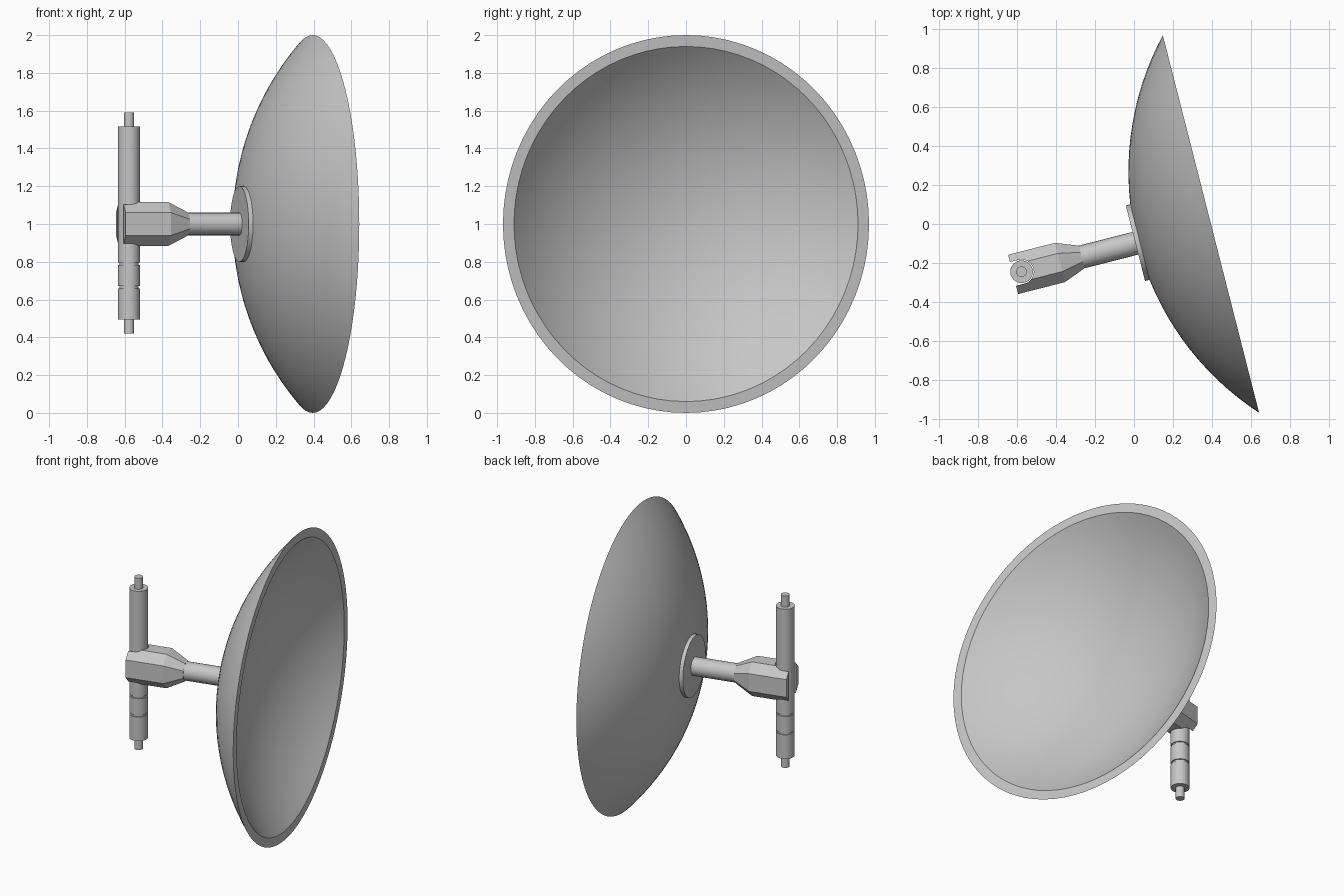
import bpy, bmesh, math
from mathutils import Matrix, Vector

cube = bpy.data.objects.get("Cube")
if cube:
    bpy.data.objects.remove(cube, do_unlink=True)

grey = bpy.data.materials.new("light_grey_metal")
grey.use_nodes = True
grey.diffuse_color = (0.57, 0.57, 0.57, 1)
grey.node_tree.nodes["Principled BSDF"].inputs["Base Color"].default_value = grey.diffuse_color

# Shared frame: local +x points out of the dish mouth, origin at rim centre
AIM = Matrix.Translation((0.395, 0, 1)) @ Matrix.Rotation(math.radians(14.3), 4, 'Z')
POLE_POS = (-0.577, -0.245)


def loft(name, rings, matrix):
    """Skin a list of point rings; a one-point ring closes to a tip."""
    bm = bmesh.new()
    loops = [[bm.verts.new(p) for p in ring] for ring in rings]
    for a, b in zip(loops, loops[1:]):
        n = max(len(a), len(b))
        for i in range(n):
            j = (i + 1) % n
            quad = [a[i % len(a)], a[j % len(a)], b[j % len(b)], b[i % len(b)]]
            bm.faces.new(list(dict.fromkeys(quad)))
    for end in (loops[0], loops[-1]):
        if len(end) > 2:
            bm.faces.new(end)
    bmesh.ops.recalc_face_normals(bm, faces=bm.faces)
    mesh = bpy.data.meshes.new(name)
    bm.to_mesh(mesh)
    bm.free()
    mesh.transform(matrix)
    mesh.materials.append(grey)
    obj = bpy.data.objects.new(name, mesh)
    bpy.context.collection.objects.link(obj)
    return obj


def lathe(name, profile, segments, matrix):
    """Revolve (x, radius) points about the local x axis."""
    rings = []
    for x, r in profile:
        if r < 1e-5:
            rings.append([(x, 0, 0)])
        else:
            angles = [2 * math.pi * i / segments for i in range(segments)]
            rings.append([(x, r * math.cos(a), r * math.sin(a)) for a in angles])
    return loft(name, rings, matrix)


def smooth(obj, degrees=30):
    bpy.ops.object.select_all(action='DESELECT')
    obj.select_set(True)
    bpy.context.view_layer.objects.active = obj
    bpy.ops.object.shade_smooth_by_angle(angle=math.radians(degrees))


# Dish: spherical bowl shell with a flat rim
CENTRE, OUTER, INNER, STEPS = 1.087, 1.477, 1.437, 16


def bowl(radius):
    limit = math.acos(CENTRE / radius)
    return [(CENTRE - radius * math.cos(limit * i / STEPS),
             radius * math.sin(limit * i / STEPS)) for i in range(STEPS + 1)]


smooth(lathe("dish", bowl(OUTER) + bowl(INNER)[::-1], 80, AIM))

# Round mounting plate and arm tube behind the dish
smooth(lathe("mounting_plate", [(-0.4, 0.2), (-0.375, 0.2)], 48, AIM))
smooth(lathe("arm_tube", [(-0.72, 0.06), (-0.385, 0.06)], 24, AIM))


# Clamp: chamfered block tapering down to the tube
def section(x, y, z, cy, cz):
    return [(x, y, cz), (x, cy, z), (x, -cy, z), (x, -y, cz),
            (x, -y, -cz), (x, -cy, -z), (x, cy, -z), (x, y, -cz)]


block = (0.104, 0.116, 0.048, 0.06)
neck = (0.06, 0.06, 0.025, 0.025)
clamp = loft("clamp", [section(-1.048, *block), section(-0.8, *block),
                       section(-0.685, *neck)], AIM)

# Slot through the clamp: round seat open to the back
slot = []
for z in (-0.3, 0.3):
    arc = [math.radians(-90 + 15 * i) for i in range(13)]
    ring = [(0.063 * math.cos(a), 0.063 * math.sin(a), z) for a in arc]
    slot.append(ring + [(-0.2, 0.063, z), (-0.2, -0.063, z)])
seat = Matrix.Translation(Vector((*POLE_POS, 1))) @ Matrix.Rotation(math.radians(14.3), 4, 'Z')
cutter = loft("clamp_slot_cutter", slot, seat)
cutter.hide_render = True
mod = clamp.modifiers.new("slot", 'BOOLEAN')
mod.operation, mod.solver, mod.object = 'DIFFERENCE', 'EXACT', cutter
bpy.context.view_layer.objects.active = clamp
bpy.ops.object.modifier_apply(modifier=mod.name)
bpy.data.objects.remove(cutter, do_unlink=True)
smooth(clamp, 20)

# Upright pole with two thin grooves and a pin at each end
UPRIGHT = Matrix.Translation((*POLE_POS, 0)) @ Matrix.Rotation(math.radians(-90), 4, 'Y')
R, PIN, GROOVE = 0.058, 0.027, 0.051
profile = [(0.42, PIN), (0.495, PIN), (0.495, R)]
for z in (0.665, 0.79):
    profile += [(z - 0.006, R), (z - 0.006, GROOVE), (z + 0.006, GROOVE), (z + 0.006, R)]
profile += [(1.515, R), (1.515, PIN), (1.59, PIN)]
smooth(lathe("pole", profile, 32, UPRIGHT))
